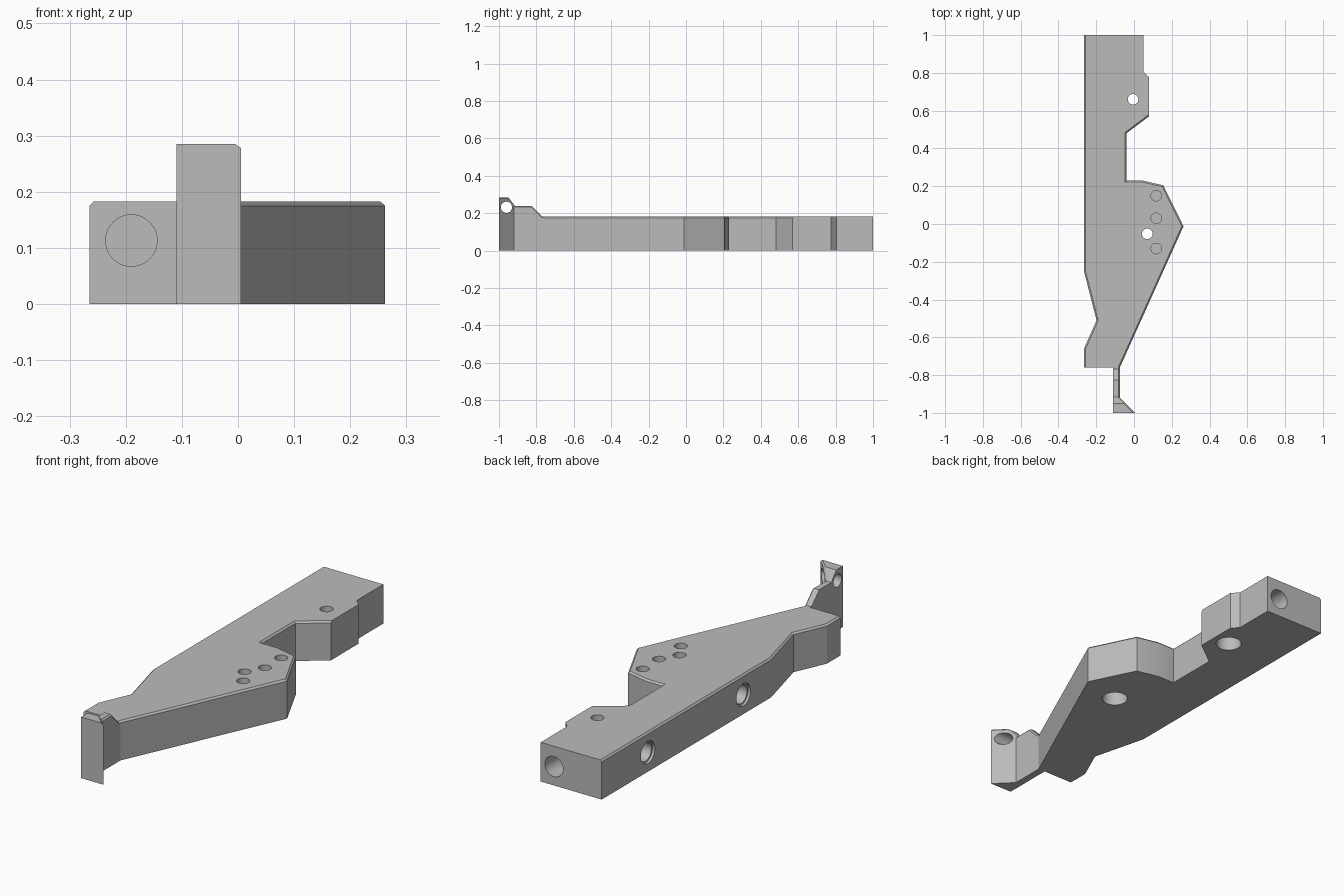
import bpy, bmesh
from mathutils import Vector

if "Cube" in bpy.data.objects:
    bpy.data.objects.remove(bpy.data.objects["Cube"], do_unlink=True)

HEIGHT = 0.183
grey = bpy.data.materials.new("machined grey")
grey.use_nodes = True
grey.diffuse_color = (0.5, 0.5, 0.5, 1)
grey.node_tree.nodes["Principled BSDF"].inputs["Base Color"].default_value = (0.5, 0.5, 0.5, 1)


def add_object(name, bm):
    bmesh.ops.recalc_face_normals(bm, faces=bm.faces)
    mesh = bpy.data.meshes.new(name)
    bm.to_mesh(mesh)
    bm.free()
    mesh.materials.append(grey)
    obj = bpy.data.objects.new(name, mesh)
    bpy.context.collection.objects.link(obj)
    return obj


def prism(name, points, offset):
    bm = bmesh.new()
    face = bm.faces.new([bm.verts.new(p) for p in points])
    ext = bmesh.ops.extrude_face_region(bm, geom=[face])
    verts = [g for g in ext["geom"] if isinstance(g, bmesh.types.BMVert)]
    bmesh.ops.translate(bm, verts=verts, vec=offset)
    return add_object(name, bm)


def activate(obj):
    bpy.ops.object.select_all(action='DESELECT')
    obj.select_set(True)
    bpy.context.view_layer.objects.active = obj


def combine(obj, tool, operation):
    mod = obj.modifiers.new("cut", 'BOOLEAN')
    mod.operation, mod.solver, mod.object = operation, 'EXACT', tool
    activate(obj)
    bpy.ops.object.modifier_apply(modifier=mod.name)
    bpy.data.objects.remove(tool, do_unlink=True)


def drill(obj, start, direction, depth, radius):
    # Round hole entering the surface at start
    d = Vector(direction)
    centre = Vector(start) + d * (depth / 2 - 0.01)
    bm = bmesh.new()
    bmesh.ops.create_cone(bm, cap_ends=True, segments=40, radius1=radius,
                          radius2=radius, depth=depth + 0.02)
    bmesh.ops.rotate(bm, verts=bm.verts, matrix=d.to_track_quat('Z', 'Y').to_matrix())
    bmesh.ops.translate(bm, verts=bm.verts, vec=centre)
    combine(obj, add_object("drill", bm), 'DIFFERENCE')


def chamfer(obj, rule, size):
    # Bevel edges between an upward face and a wall, where the rule holds
    bm = bmesh.new()
    bm.from_mesh(obj.data)
    bm.normal_update()
    chosen = []
    for e in bm.edges:
        if len(e.link_faces) == 2:
            low, high = sorted(e.link_faces, key=lambda f: f.normal.z)
            mid = (e.verts[0].co + e.verts[1].co) / 2
            if high.normal.z > 0.5 and abs(low.normal.z) < 0.1 and rule(low.normal, mid):
                chosen.append(e)
    bmesh.ops.bevel(bm, geom=chosen, offset=size, segments=1, affect='EDGES')
    bm.to_mesh(obj.data)
    bm.free()


# Main plate
outline = [(-0.265, 1), (0.05, 1), (0.05, 0.805), (0.08, 0.775), (0.08, 0.57),
           (-0.04, 0.48), (-0.04, 0.23), (0.045, 0.23), (0.155, 0.205),
           (0.262, -0.012), (-0.075, -0.76), (-0.265, -0.76), (-0.265, -0.66),
           (-0.198, -0.51), (-0.265, -0.25)]
body = prism("plate_body", [(x, y, 0) for x, y in outline], (0, 0, HEIGHT))
chamfer(body, lambda n, m: abs(n.y) < 0.99 and (m.y < 0.56 or n.x < -0.9)
        or 0.2 < m.y < 0.3, 0.008)

# Vertical holes: two through bores widened below, three blind ones
for x, y in [(-0.005, 0.66), (0.07, -0.052)]:
    drill(body, (x, y, HEIGHT), (0, 0, -1), HEIGHT + 0.02, 0.028)
    drill(body, (x, y, 0), (0, 0, 1), 0.08, 0.057)
for y in (0.15, 0.03, -0.13):
    drill(body, (0.118, y, HEIGHT), (0, 0, -1), 0.1, 0.028)

# Side ports with a shallow rim
for y in (0.66, -0.045):
    drill(body, (-0.265, y, 0.09), (1, 0, 0), 0.012, 0.052)
    drill(body, (-0.265, y, 0.09), (1, 0, 0), 0.13, 0.044)

# End ports
drill(body, (-0.018, 1, 0.088), (0, -1, 0), 0.16, 0.047)
drill(body, (-0.19, -0.76, 0.113), (0, 1, 0), 0.1, 0.046)

# Stepped arm with a wedge-shaped foot at the front
steps = [(-1, 0), (-1, 0.285), (-0.95, 0.285), (-0.915, 0.24), (-0.825, 0.24),
         (-0.768, HEIGHT), (-0.76, HEIGHT), (-0.76, 0)]
footprint = [(-0.11, -1.1), (0.105, -1.1), (-0.075, -0.92), (-0.075, -0.7), (-0.11, -0.7)]
arm = prism("front_arm", [(-0.2, y, z) for y, z in steps], (0.4, 0, 0))
limit = prism("arm_limit", [(x, y, -0.1) for x, y in footprint], (0, 0, 0.6))
combine(arm, limit, 'INTERSECT')
chamfer(arm, lambda n, m: n.x > 0.5, 0.007)
drill(arm, (-0.11, -0.96, 0.232), (1, 0, 0), 0.15, 0.03)

for obj in (body, arm):
    activate(obj)
    bpy.ops.object.shade_smooth_by_angle(angle=0.4)
